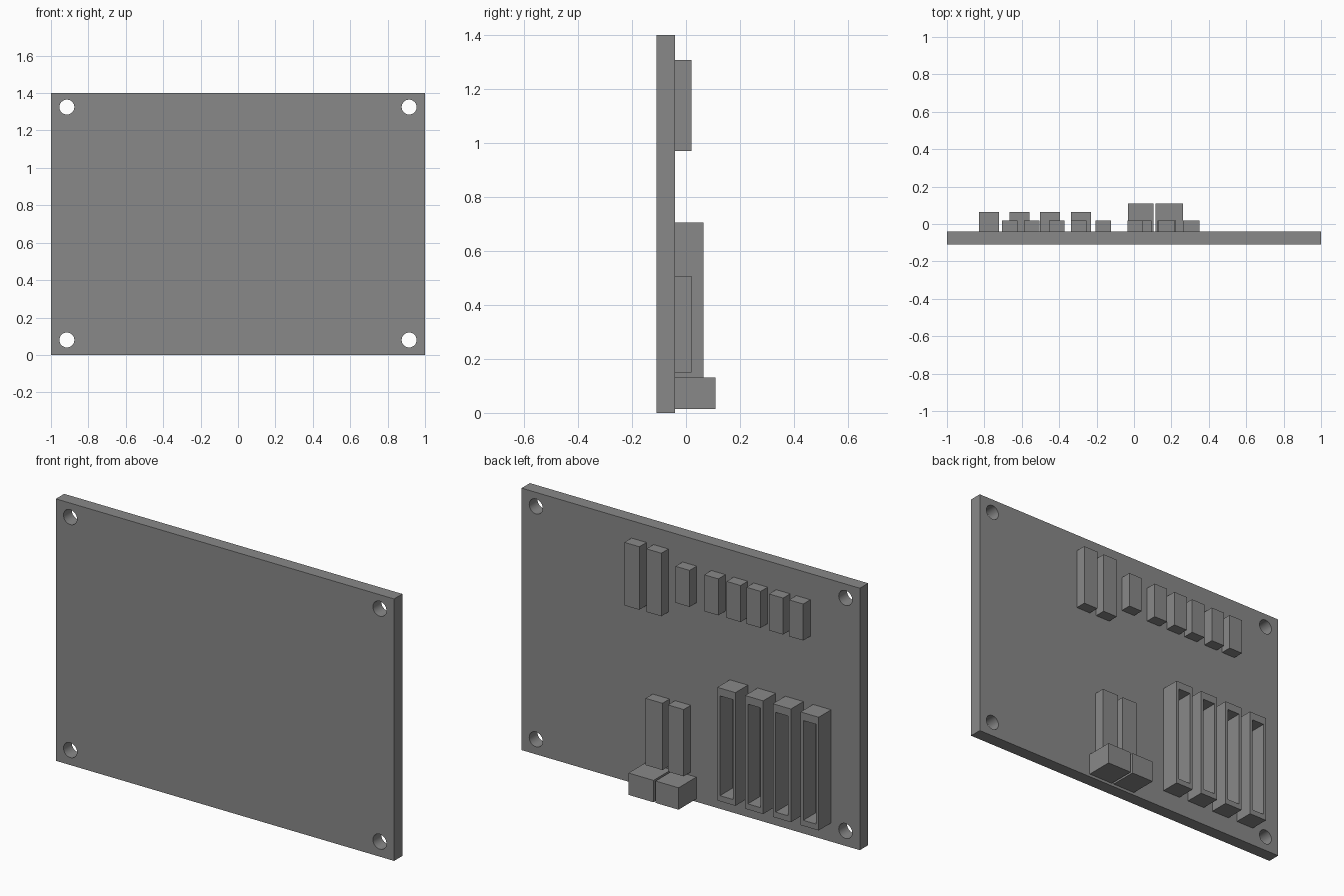
import bpy
import math

if "Cube" in bpy.data.objects:
    bpy.data.objects.remove(bpy.data.objects["Cube"])

grey = bpy.data.materials.new("plain grey")
grey.diffuse_color = (0.25, 0.25, 0.25, 1)
grey.use_nodes = True
grey.node_tree.nodes["Principled BSDF"].inputs["Base Color"].default_value = grey.diffuse_color

FACE = -0.04  # back face of the board, where the parts are mounted


def box(name, x0, x1, y0, y1, z0, z1):
    bpy.ops.mesh.primitive_cube_add(
        size=1, location=((x0 + x1) / 2, (y0 + y1) / 2, (z0 + z1) / 2))
    ob = bpy.context.object
    ob.name = name
    ob.scale = (x1 - x0, y1 - y0, z1 - z0)
    bpy.ops.object.transform_apply(location=False, rotation=False, scale=True)
    ob.data.materials.append(grey)
    return ob


def cut(ob, cutter):
    cutter.hide_render = True
    mod = ob.modifiers.new("cut", 'BOOLEAN')
    mod.operation = 'DIFFERENCE'
    mod.solver = 'EXACT'
    mod.object = cutter
    bpy.ops.object.select_all(action='DESELECT')
    bpy.context.view_layer.objects.active = ob
    ob.select_set(True)
    bpy.ops.object.modifier_apply(modifier=mod.name)
    bpy.data.objects.remove(cutter)


# Board with four mounting holes
board = box("board", -1, 1, -0.11, FACE, 0, 1.4)
for x in (-0.915, 0.915):
    for z in (0.08, 1.325):
        bpy.ops.mesh.primitive_cylinder_add(
            vertices=32, radius=0.04, depth=0.3,
            location=(x, -0.075, z), rotation=(math.pi / 2, 0, 0))
        hole = bpy.context.object
        hole.data.materials.append(grey)
        cut(board, hole)
bpy.ops.object.shade_smooth_by_angle(angle=math.radians(30))

# Four tall open slots
for i in range(4):
    x = -0.83 + i * 0.164
    slot = box(f"slot_{i + 1}", x, x + 0.107, FACE, 0.065, 0.10, 0.705)
    cut(slot, box("slot_opening", x + 0.016, x + 0.091, -0.1, 0.1, 0.13, 0.663))

# Row of short headers
for i, x in enumerate((-0.707, -0.588, -0.455, -0.337, -0.205, -0.035)):
    box(f"short_header_{i + 1}", x, x + 0.083, FACE, 0.02, 1.065, 1.26)

# Two long headers at the end of the row
for i, x in enumerate((0.132, 0.262)):
    box(f"long_header_{i + 1}", x, x + 0.088, FACE, 0.02, 0.97, 1.307)

# Two lower chips standing above the edge connectors
box("lower_chip_1", 0.0, 0.093, FACE, 0.02, 0.15, 0.507)
box("lower_chip_2", 0.125, 0.225, FACE, 0.02, 0.15, 0.507)

# Two deep edge connectors at the bottom
box("edge_connector_1", -0.033, 0.103, FACE, 0.11, 0.015, 0.132)
box("edge_connector_2", 0.115, 0.263, FACE, 0.11, 0.015, 0.132)
